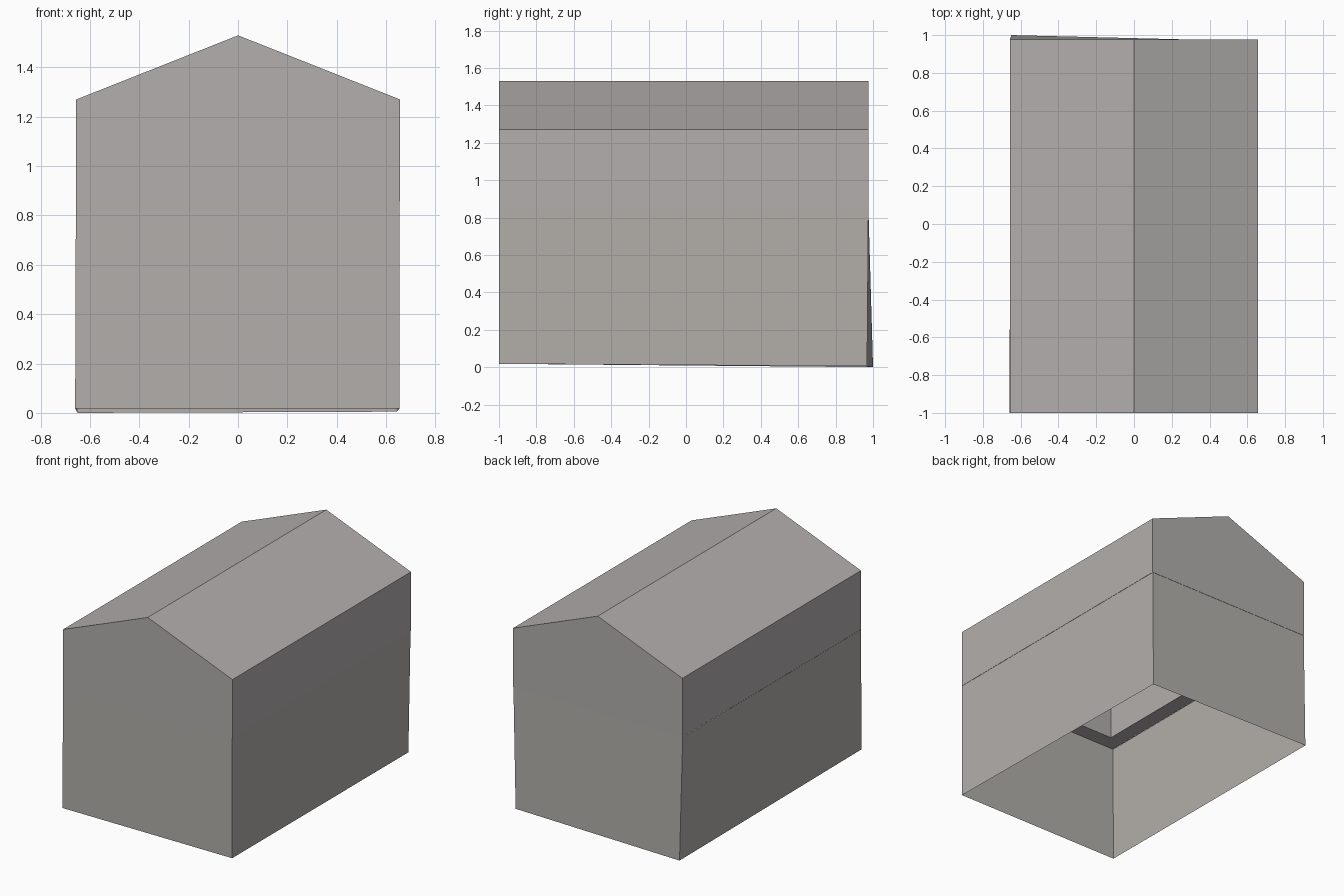
import bpy
import bmesh

cube = bpy.data.objects.get("Cube")
if cube:
    bpy.data.objects.remove(cube, do_unlink=True)

SEAM = 0.857


def make_material(name, rgb):
    mat = bpy.data.materials.new(name)
    mat.use_nodes = True
    colour = (*rgb, 1.0)
    mat.diffuse_color = colour
    mat.node_tree.nodes["Principled BSDF"].inputs["Base Color"].default_value = colour
    return mat


def finish(name, bm, mat):
    mesh = bpy.data.meshes.new(name)
    bm.to_mesh(mesh)
    bm.free()
    mesh.materials.append(mat)
    obj = bpy.data.objects.new(name, mesh)
    bpy.context.scene.collection.objects.link(obj)
    return obj


def gable_shell(bm, left, right, front, back, eave, ridge, inward=False):
    """House-shaped shell with an open bottom; returns its bottom corners."""
    mid = (left + right) / 2
    profile = [(left, SEAM), (right, SEAM), (right, eave), (mid, ridge), (left, eave)]
    f = [bm.verts.new((x, front, z)) for x, z in profile]
    b = [bm.verts.new((x, back, z)) for x, z in profile]
    faces = [bm.faces.new(f), bm.faces.new(b[::-1])]
    for i in range(1, 5):
        j = (i + 1) % 5
        faces.append(bm.faces.new((f[j], f[i], b[i], b[j])))
    if inward:
        bmesh.ops.reverse_faces(bm, faces=faces)
    return [f[0], f[1], b[1], b[0]]


grey = make_material("warm grey", (0.448, 0.427, 0.405))
lid_grey = make_material("lid grey", (0.448, 0.427, 0.418))

# Gabled lid: thick walls, hollow inside, with a flat rim underneath
T = 0.11
bm = bmesh.new()
outer = gable_shell(bm, -0.656, 0.657, -1.0, 0.977, 1.27, 1.53)
inner = gable_shell(bm, -0.656 + T, 0.657 - T, -1.0 + T, 0.977 - T, 1.195, 1.41, True)
for i in range(4):
    j = (i + 1) % 4
    bm.faces.new((outer[j], outer[i], inner[i], inner[j]))
finish("gabled_lid", bm, lid_grey)

# Thin, slightly warped lower walls, open at the bottom
top = [(-0.657, -1.0), (0.655, -1.0), (0.655, 0.975), (-0.657, 0.975)]
bottom = [(-0.66, -1.0, 0.018), (0.655, -1.0, 0.018), (0.643, 0.968, 0.005), (-0.65, 1.0, 0.0)]
bm = bmesh.new()
tv = [bm.verts.new((x, y, SEAM)) for x, y in top]
bv = [bm.verts.new(p) for p in bottom]
for i in range(4):
    j = (i + 1) % 4
    bm.faces.new((bv[i], bv[j], tv[j], tv[i]))
finish("lower_walls", bm, grey)
